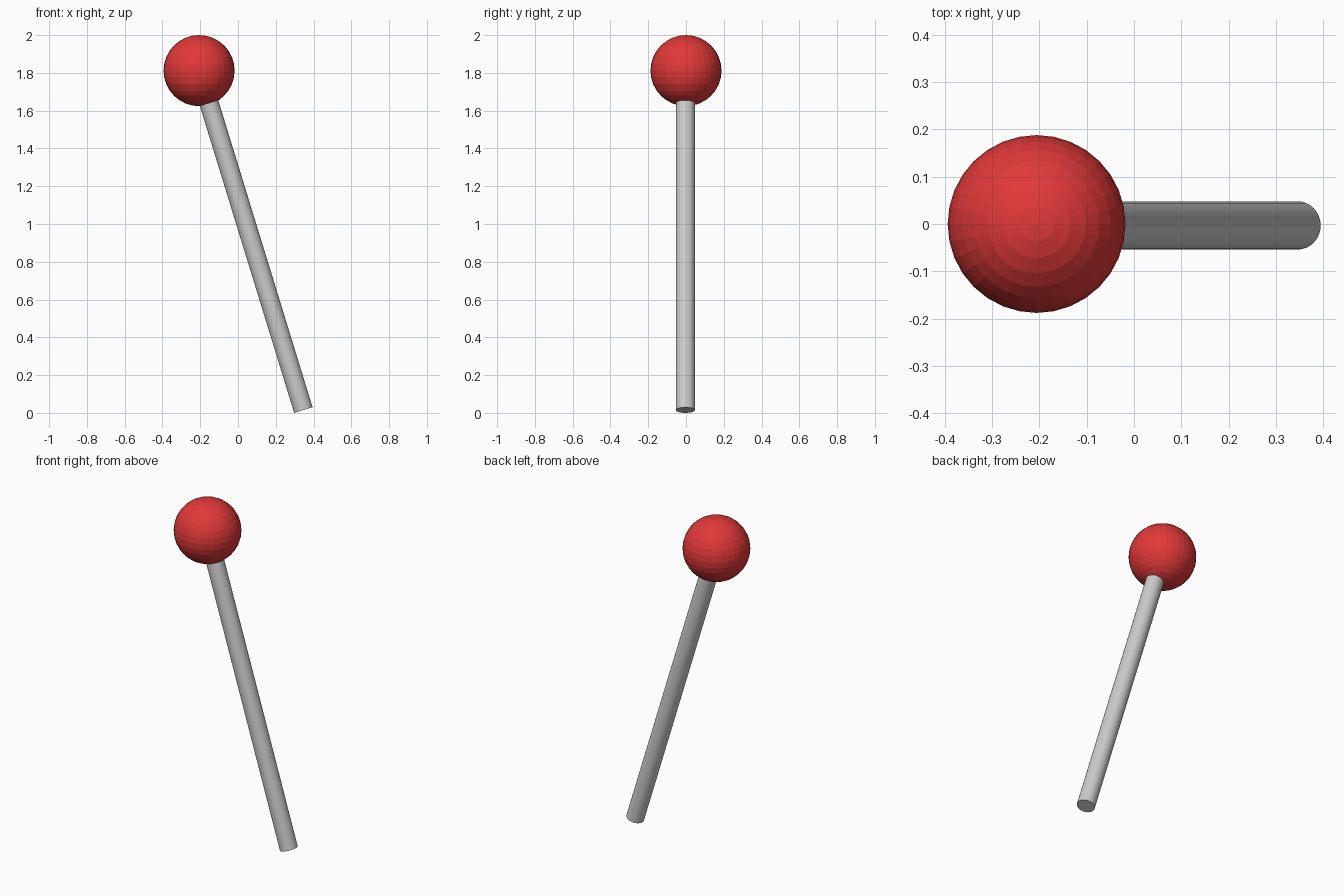
import bpy
from mathutils import Vector

if "Cube" in bpy.data.objects:
    bpy.data.objects.remove(bpy.data.objects["Cube"])

# Key points: ball centre and foot of the leaning rod
ball_centre = Vector((-0.206, 0.0, 1.812))
foot = Vector((0.346, -0.003, 0.015))

# Red ball on top
bpy.ops.mesh.primitive_uv_sphere_add(segments=32, ring_count=16, radius=0.188, location=ball_centre)
ball = bpy.context.object
ball.name = "ball"
red = bpy.data.materials.new("red")
red.diffuse_color = (0.75, 0.04, 0.04, 1)
red.use_nodes = True
red.node_tree.nodes["Principled BSDF"].inputs["Base Color"].default_value = red.diffuse_color
ball.data.materials.append(red)

# Thin rod leaning from the foot up into the ball
axis = Vector((ball_centre.x, foot.y, ball_centre.z)) - foot
length = axis.length - 0.1
bpy.ops.mesh.primitive_cylinder_add(
    vertices=32, radius=0.051, depth=length,
    location=foot + axis.normalized() * length / 2,
    rotation=axis.to_track_quat('Z', 'Y').to_euler())
bpy.context.object.name = "rod"
